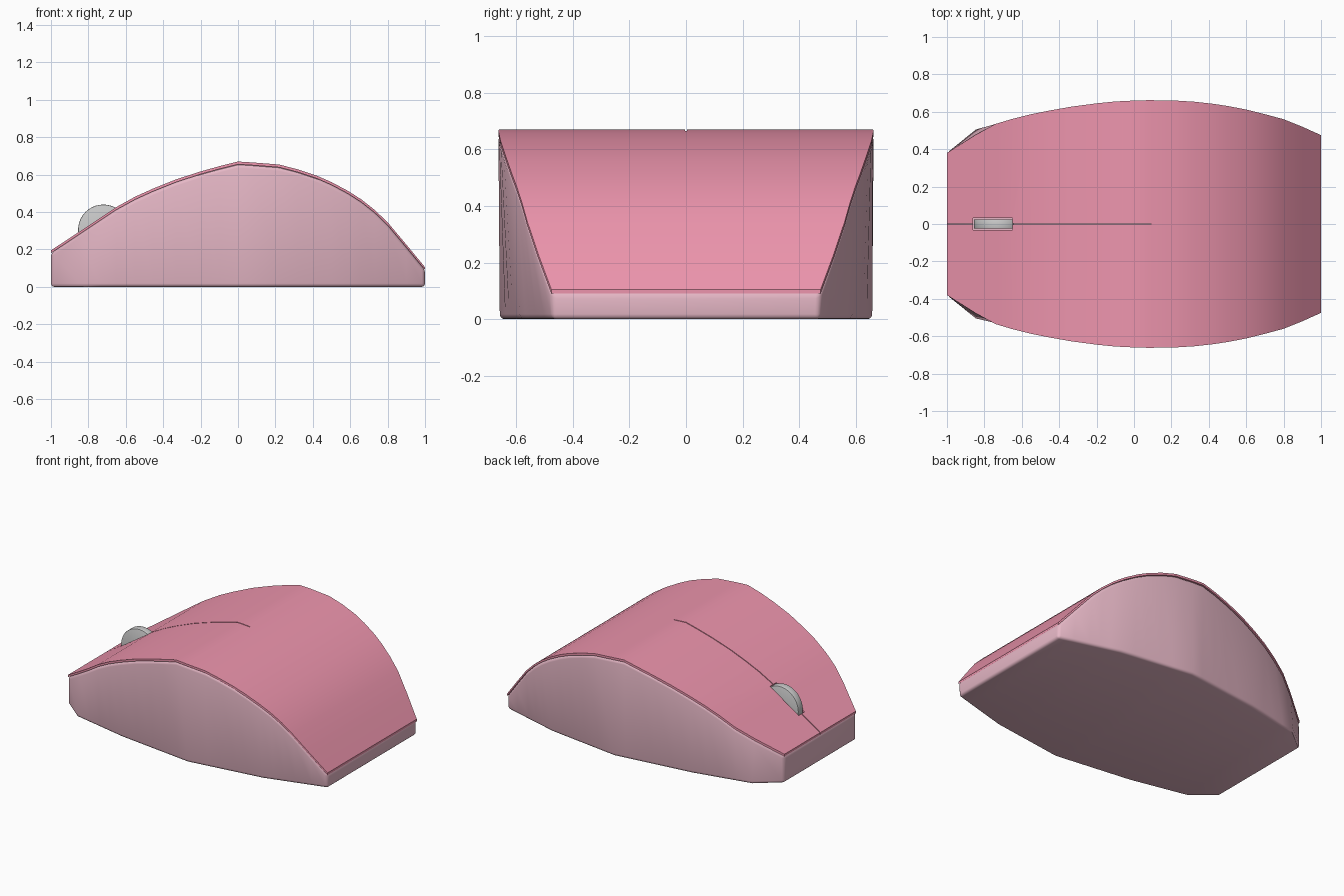
import bpy, bmesh, math

if "Cube" in bpy.data.objects:
    bpy.data.objects.remove(bpy.data.objects["Cube"])

# Stations along the mouse: x, top height, half width of the top edge
TOP = [(-1, .195, .38), (-.845, .297, .478), (-.74, .367, .535), (-.65, .427, .562),
       (-.55, .482, .587), (-.455, .525, .606), (-.33, .575, .628), (-.2, .617, .645),
       (-.1, .645, .655), (0, .67, .66), (.08, .665, .662), (.22, .654, .66),
       (.32, .628, .654), (.42, .595, .643), (.5, .56, .631), (.59, .512, .614),
       (.66, .467, .597), (.73, .412, .579), (.8, .345, .56), (.9, .226, .52), (1, .105, .475)]
# Coarser outline of the base: x, half width
BASE = [(-1, .38), (-.845, .507), (-.455, .589), (.08, .657), (.59, .586), (1, .472)]
SKIN = .015


def base_width(x):
    for (x0, w0), (x1, w1) in zip(BASE, BASE[1:]):
        if x <= x1:
            return w0 + (w1 - w0) * (x - x0) / (x1 - x0)


def material(name, rgb):
    m = bpy.data.materials.new(name)
    m.diffuse_color = (*rgb, 1)
    m.use_nodes = True
    m.node_tree.nodes["Principled BSDF"].inputs["Base Color"].default_value = m.diffuse_color
    return m


def loft(name, rings, mat):
    """Closed skin through four-cornered sections (x, low z, low w, high z, high w)."""
    bm = bmesh.new()
    loops = [[bm.verts.new(p) for p in ((x, -wl, zl), (x, wl, zl), (x, wh, zh), (x, -wh, zh))]
             for x, zl, wl, zh, wh in rings]
    for a, b in zip(loops, loops[1:]):
        for i in range(4):
            j = (i + 1) % 4
            bm.faces.new((a[i], a[j], b[j], b[i]))
    bm.faces.new(loops[0])
    bm.faces.new(loops[-1])
    bmesh.ops.recalc_face_normals(bm, faces=bm.faces)
    me = bpy.data.meshes.new(name)
    bm.to_mesh(me)
    bm.free()
    ob = bpy.data.objects.new(name, me)
    bpy.context.collection.objects.link(ob)
    me.materials.append(mat)
    return ob


def cutter(name, x0, x1, width, z0, z1):
    bpy.ops.mesh.primitive_cube_add(size=1, location=((x0 + x1) / 2, 0, (z0 + z1) / 2))
    ob = bpy.context.object
    ob.name = name
    ob.scale = (x1 - x0, width, z1 - z0)
    ob.hide_render = True
    return ob


def bevel(ob, width, segments):
    m = ob.modifiers.new("bevel", 'BEVEL')
    m.width, m.segments = width, segments
    m.limit_method, m.angle_limit = 'ANGLE', math.radians(35)


def finish(ob, cutters=()):
    """Cut, apply all modifiers and smooth the shading."""
    for c in cutters:
        m = ob.modifiers.new("cut", 'BOOLEAN')
        m.operation, m.solver, m.object = 'DIFFERENCE', 'EXACT', c
    bpy.ops.object.select_all(action='DESELECT')
    ob.select_set(True)
    bpy.context.view_layer.objects.active = ob
    for m in list(ob.modifiers):
        bpy.ops.object.modifier_apply(modifier=m.name)
    bpy.ops.object.shade_smooth_by_angle(angle=math.radians(30))


# Body and top shell
body = loft("body", [(x, 0, base_width(x), z - SKIN, w) for x, z, w in TOP],
            material("light_pink", (.80, .48, .57)))
shell = loft("top_shell", [(x, z - SKIN, w, z, w) for x, z, w in TOP],
             material("pink", (.85, .30, .42)))
bevel(body, .018, 3)

# Wheel slot and button seam
slot = cutter("slot_cutter", -.862, -.65, .066, .16, .7)
seam = cutter("seam_cutter", -1.1, .09, .006, .1, .8)
finish(body, [slot])
finish(shell, [slot, seam])
for c in (slot, seam):
    bpy.data.objects.remove(c)

# Scroll wheel
bpy.ops.mesh.primitive_cylinder_add(vertices=40, radius=.135, depth=.05,
                                    location=(-.72, 0, .305), rotation=(math.pi / 2, 0, 0))
wheel = bpy.context.object
wheel.name = "scroll_wheel"
bevel(wheel, .004, 2)
finish(wheel)
